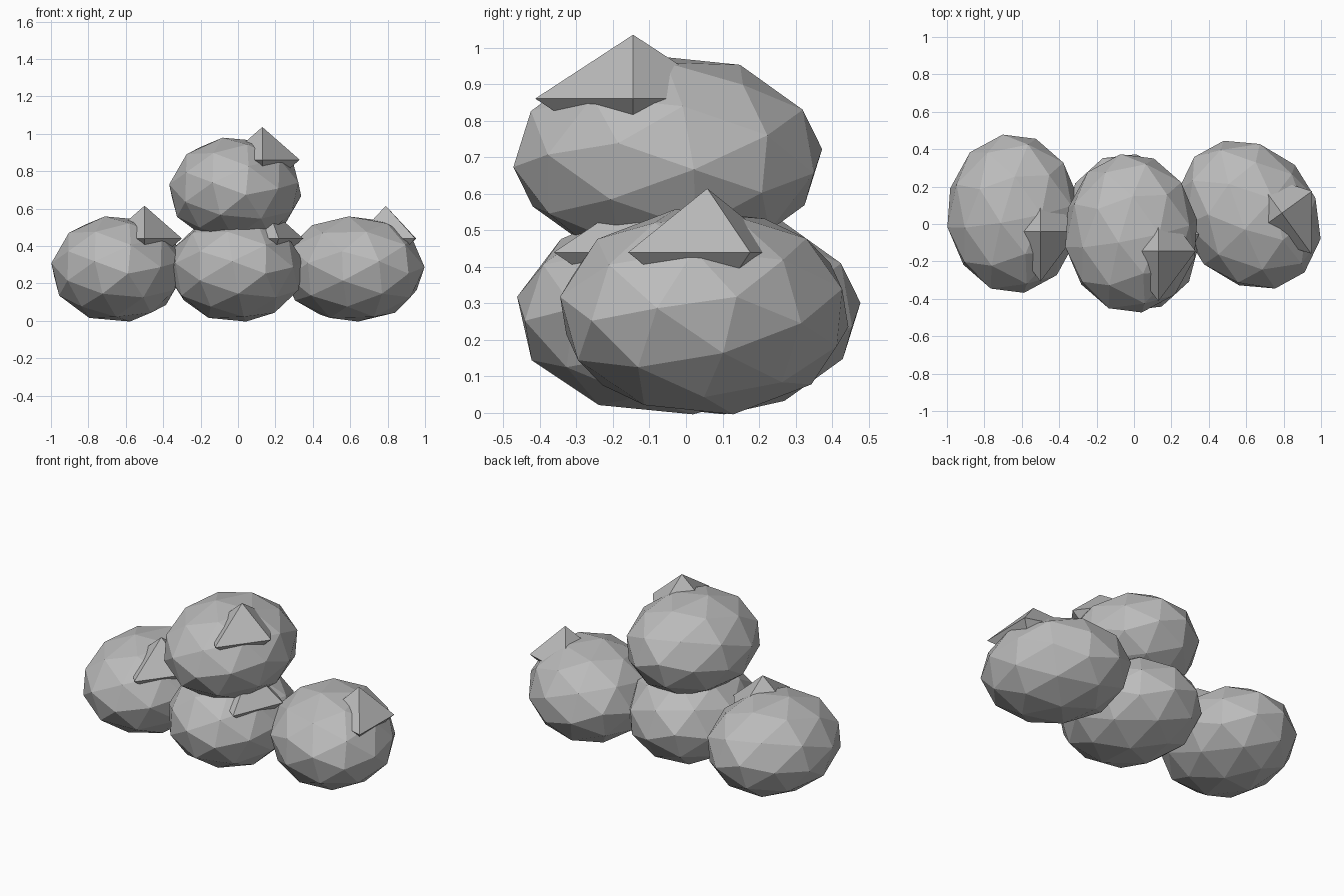
import bpy
import bmesh
from math import radians
from mathutils import Matrix, Vector

cube = bpy.data.objects.get("Cube")
if cube:
    bpy.data.objects.remove(cube, do_unlink=True)

# Stone colour
stone = bpy.data.materials.new("stone_grey")
stone.use_nodes = True
grey = (0.5, 0.5, 0.5, 1.0)
stone.diffuse_color = grey
stone.node_tree.nodes["Principled BSDF"].inputs["Base Color"].default_value = grey


def finish_mesh(bm, name):
    bmesh.ops.recalc_face_normals(bm, faces=bm.faces)
    mesh = bpy.data.meshes.new(name)
    bm.to_mesh(mesh)
    bm.free()
    mesh.materials.append(stone)
    return mesh


def boulder_mesh():
    # Faceted ball turned so a flat facet faces up, tipped, then squashed
    bm = bmesh.new()
    bmesh.ops.create_icosphere(bm, subdivisions=2, radius=1)
    turn = (Matrix.Rotation(0.15, 4, Vector((-0.12, 0.09, 0)))
            @ Matrix.Rotation(radians(100), 4, "Z")
            @ Matrix.Rotation(radians(-37.4), 4, "Y")
            @ Matrix.Rotation(radians(-36), 4, "Z"))
    squash = Matrix.Diagonal((0.36, 0.43, 0.288, 1))
    bmesh.ops.transform(bm, matrix=squash @ turn, verts=bm.verts)
    return finish_mesh(bm, "boulder")


def spike_mesh():
    # Eight-sided diamond chip that pokes out of a boulder
    bm = bmesh.new()
    for axis, size in enumerate((0.2, 0.268, 0.175)):
        for side in (-1, 1):
            point = Vector((0.145, -0.095, 0.163))
            point[axis] += side * size
            bm.verts.new(point)
    bmesh.ops.convex_hull(bm, input=bm.verts)
    return finish_mesh(bm, "spike")


# Four copies of the same rock: three on the ground, one on top
boulder, spike = boulder_mesh(), spike_mesh()
rocks = {
    "right": ((-0.645, 0.055, 0.277), 0),
    "middle": ((-0.01, -0.045, 0.277), 14),
    "left": ((0.617, 0.05, 0.277), 36),
    "top": ((-0.015, -0.05, 0.698), 0),
}
for place, (centre, angle) in rocks.items():
    for part, mesh in (("boulder", boulder), ("spike", spike)):
        obj = bpy.data.objects.new(f"{place}_{part}", mesh)
        obj.location = centre
        obj.rotation_euler.z = radians(angle)
        bpy.context.collection.objects.link(obj)
